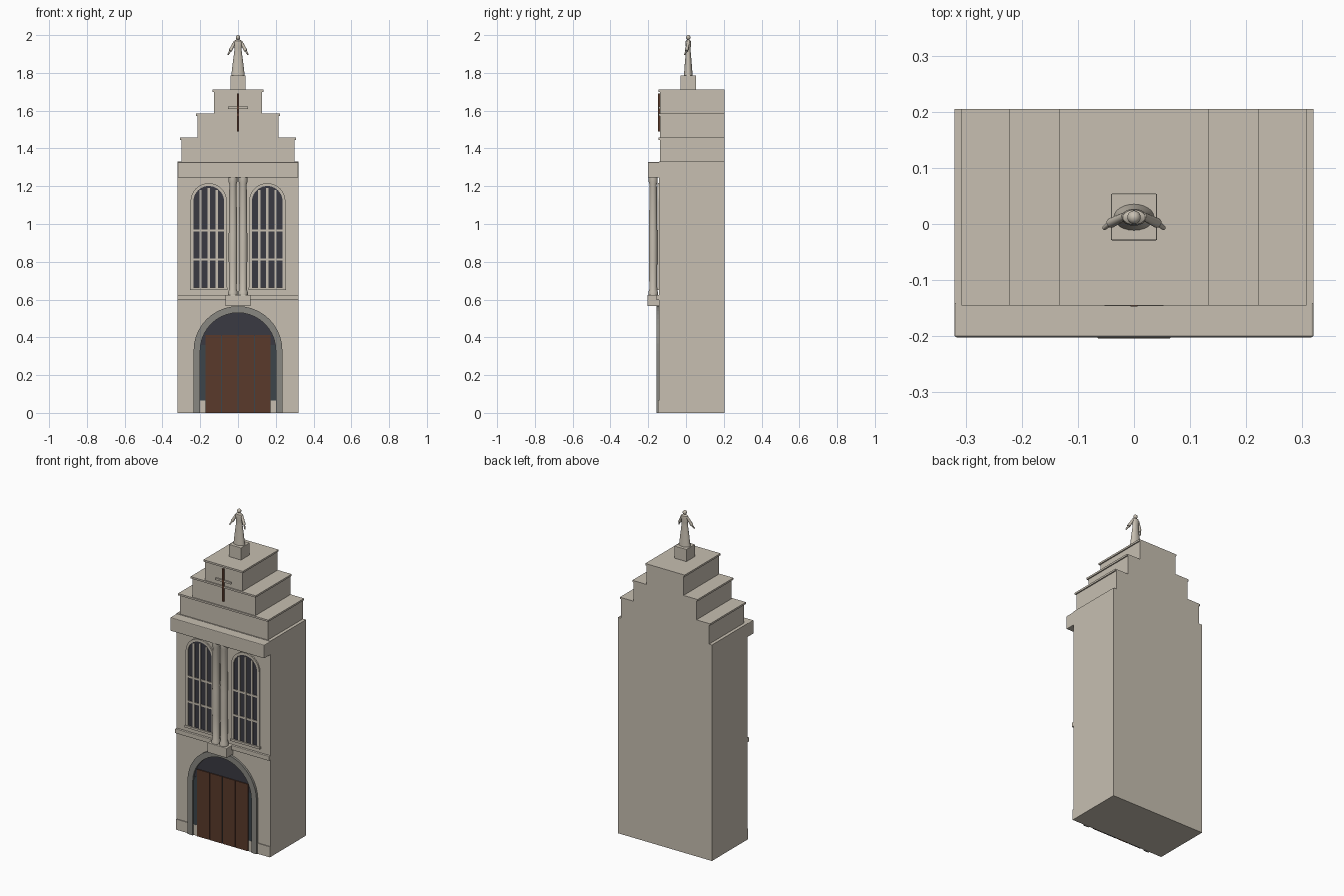
import bpy, bmesh, math
from mathutils import Vector

if "Cube" in bpy.data.objects:
    bpy.data.objects.remove(bpy.data.objects["Cube"], do_unlink=True)


def material(name, rgb):
    m = bpy.data.materials.new(name)
    m.use_nodes = True
    m.diffuse_color = (*rgb, 1)
    m.node_tree.nodes["Principled BSDF"].inputs["Base Color"].default_value = (*rgb, 1)
    return m


STONE = material("warm stone", (0.57, 0.52, 0.44))
GREY = material("grey surround", (0.25, 0.245, 0.22))
WOOD = material("brown wood", (0.10, 0.042, 0.024))
GLASS = material("dark glass", (0.042, 0.042, 0.055))
SLATE = material("slate blue", (0.045, 0.06, 0.07))
FRONT, BACK = -0.142, 0.205


def finish(name, bm, mat, smooth=False):
    bmesh.ops.recalc_face_normals(bm, faces=bm.faces)
    me = bpy.data.meshes.new(name)
    bm.to_mesh(me)
    bm.free()
    me.materials.append(mat)
    ob = bpy.data.objects.new(name, me)
    bpy.context.scene.collection.objects.link(ob)
    if smooth:
        bpy.ops.object.select_all(action="DESELECT")
        ob.select_set(True)
        bpy.context.view_layer.objects.active = ob
        bpy.ops.object.shade_smooth_by_angle(angle=math.radians(40))
    return ob


def box(name, x, y, z, mat=STONE, bevel=0):
    """Box from (min, max) pairs."""
    bm = bmesh.new()
    bmesh.ops.create_cube(bm, size=1)
    for v in bm.verts:
        v.co = [lo + (hi - lo) * (c + 0.5) for c, (lo, hi) in zip(v.co, (x, y, z))]
    ob = finish(name, bm, mat)
    if bevel:
        mod = ob.modifiers.new("soft edges", "BEVEL")
        mod.width, mod.segments = bevel, 2
    return ob


def arch_line(cx, r, base, spring, n=20):
    """Upright sides joined by a half circle, as (x, z) points."""
    arc = [(cx + r * math.cos(math.pi * i / n), spring + r * math.sin(math.pi * i / n))
           for i in range(n + 1)]
    return [(cx + r, base)] + arc + [(cx - r, base)]


def arch_plate(name, cx, r, base, spring, y0, y1, mat):
    bm = bmesh.new()
    face = bm.faces.new([bm.verts.new((x, y0, z)) for x, z in arch_line(cx, r, base, spring)])
    out = bmesh.ops.extrude_face_region(bm, geom=[face])
    bmesh.ops.translate(bm, vec=(0, y1 - y0, 0),
                        verts=[g for g in out["geom"] if isinstance(g, bmesh.types.BMVert)])
    return finish(name, bm, mat)


def arch_band(name, cx, r_out, r_in, base, spring, y0, y1, mat):
    bm = bmesh.new()
    rows = []
    for (xo, zo), (xi, zi) in zip(arch_line(cx, r_out, base, spring),
                                  arch_line(cx, r_in, base, spring)):
        rows.append([bm.verts.new(p) for p in
                     ((xo, y0, zo), (xi, y0, zi), (xi, y1, zi), (xo, y1, zo))])
    for a, b in zip(rows, rows[1:]):
        for k in range(4):
            j = (k + 1) % 4
            bm.faces.new((a[k], a[j], b[j], b[k]))
    bm.faces.new(rows[0])
    bm.faces.new(rows[-1])
    return finish(name, bm, mat)


def lathe(name, centre, profile, depth=1.0, n=24):
    """Stack of rings from (radius, z) points, optionally flattened in y."""
    bm = bmesh.new()
    rings = [[bm.verts.new((centre[0] + r * math.cos(math.tau * i / n),
                            centre[1] + depth * r * math.sin(math.tau * i / n), z))
              for i in range(n)] for r, z in profile]
    for a, b in zip(rings, rings[1:]):
        for i in range(n):
            j = (i + 1) % n
            bm.faces.new((a[i], a[j], b[j], b[i]))
    bm.faces.new(rings[0])
    bm.faces.new(rings[-1])
    return finish(name, bm, STONE, True)


def limb(name, p, q, r0, r1):
    p, q = Vector(p), Vector(q)
    bm = bmesh.new()
    bmesh.ops.create_cone(bm, cap_ends=True, segments=12, radius1=r0, radius2=r1,
                          depth=(q - p).length)
    turn = (q - p).to_track_quat("Z", "Y")
    for v in bm.verts:
        v.co = turn @ v.co + (p + q) / 2
    return finish(name, bm, STONE, True)


# Main block and front mouldings
box("tower_body", (-0.32, 0.32), (FRONT, BACK), (0, 1.33))
box("cornice", (-0.32, 0.32), (-0.202, FRONT + 0.005), (1.245, 1.328), bevel=0.004)
box("string_course", (-0.32, 0.32), (-0.156, FRONT + 0.002), (0.597, 0.625), bevel=0.003)
for s, side in ((1, "left"), (-1, "right")):
    xs = sorted((s * 0.175, s * 0.32))
    box(side + "_plinth", xs, (FRONT - 0.005, FRONT), (0, 0.065))

# Stepped gable with thin overhanging caps
for i, w in enumerate((0.30, 0.215, 0.127)):
    z = 1.33 + 0.127 * i
    box(f"gable_step_{i + 1}", (-w, w), (FRONT + 0.004, BACK), (z, z + 0.116))
    box(f"gable_cap_{i + 1}", (-w - 0.007, w + 0.007), (FRONT - 0.003, BACK), (z + 0.116, z + 0.127))

# Gable cross
box("cross_upright", (-0.006, 0.006), (FRONT - 0.005, FRONT + 0.006), (1.49, 1.69), WOOD)
box("cross_arms", (-0.053, 0.053), (FRONT - 0.004, FRONT + 0.006), (1.609, 1.621))

# Doorway: surround, dark panel, planked door
arch_band("door_surround", 0, 0.235, 0.20, 0, 0.33, -0.156, FRONT + 0.002, GREY)
arch_plate("door_tympanum", 0, 0.202, 0.066, 0.335, FRONT - 0.003, FRONT + 0.002, GLASS)
box("door_side_panel", (-0.20, 0.20), (FRONT - 0.004, FRONT), (0.065, 0.36), SLATE)
box("door_groove_panel", (-0.172, 0.172), (FRONT - 0.005, FRONT), (0, 0.408), SLATE)
for i in range(4):
    x = -0.175 + 0.0875 * i
    box(f"door_plank_{i + 1}", (x + 0.002, x + 0.0855), (FRONT - 0.009, FRONT), (0, 0.412), WOOD)

# Paired arched windows
for s, side in ((1, "left"), (-1, "right")):
    cx = s * 0.155
    arch_plate(side + "_window_glass", cx, 0.086, 0.66, 1.12, FRONT - 0.003, FRONT + 0.002, GLASS)
    arch_band(side + "_window_frame", cx, 0.096, 0.081, 0.66, 1.12, FRONT - 0.009, FRONT + 0.002, STONE)
    box(side + "_window_sill", (cx - 0.1, cx + 0.1), (FRONT - 0.012, FRONT), (0.65, 0.663))
    for k in (-1, 0, 1):
        x = cx + k * 0.043
        top = 1.19 if k == 0 else 1.18
        box(f"{side}_window_bar_{k + 2}", (x - 0.006, x + 0.006), (FRONT - 0.008, FRONT), (0.66, top))
    for k, z in enumerate((0.812, 0.966)):
        box(f"{side}_window_rail_{k + 1}", (cx - 0.083, cx + 0.083),
            (FRONT - 0.007, FRONT), (z - 0.006, z + 0.006))

# Twin columns on a bracket
box("column_bracket", (-0.066, 0.066), (-0.204, FRONT + 0.005), (0.565, 0.625), bevel=0.003)
column = [(0.025, 0.62), (0.025, 0.64), (0.02, 0.655), (0.022, 0.8), (0.022, 0.95),
          (0.019, 1.21), (0.024, 1.225), (0.024, 1.247)]
for s, side in ((1, "left"), (-1, "right")):
    lathe(side + "_column", (s * 0.027, -0.174), column)

# Statue on its pedestal
box("pedestal", (-0.041, 0.041), (-0.029, 0.054), (1.71, 1.786), bevel=0.002)
robe = [(0.036, 1.785), (0.034, 1.80), (0.027, 1.86), (0.020, 1.91), (0.019, 1.93),
        (0.023, 1.955), (0.020, 1.97), (0.007, 1.977), (0.006, 1.985)]
lathe("statue_robe", (0, 0.012), robe, depth=0.65)
head = [(0.012 * math.sin(a), 1.988 - 0.0125 * math.cos(a))
        for a in (0.1 + i * (math.pi - 0.2) / 8 for i in range(9))]
lathe("statue_head", (0, 0.012), head, n=16)
for s, side in ((1, "left"), (-1, "right")):
    limb(f"statue_{side}_arm", (s * 0.016, 0.014, 1.966), (s * 0.041, 0.002, 1.917), 0.007, 0.009)
    limb(f"statue_{side}_hand", (s * 0.041, 0.002, 1.917), (s * 0.053, -0.007, 1.896), 0.005, 0.004)
